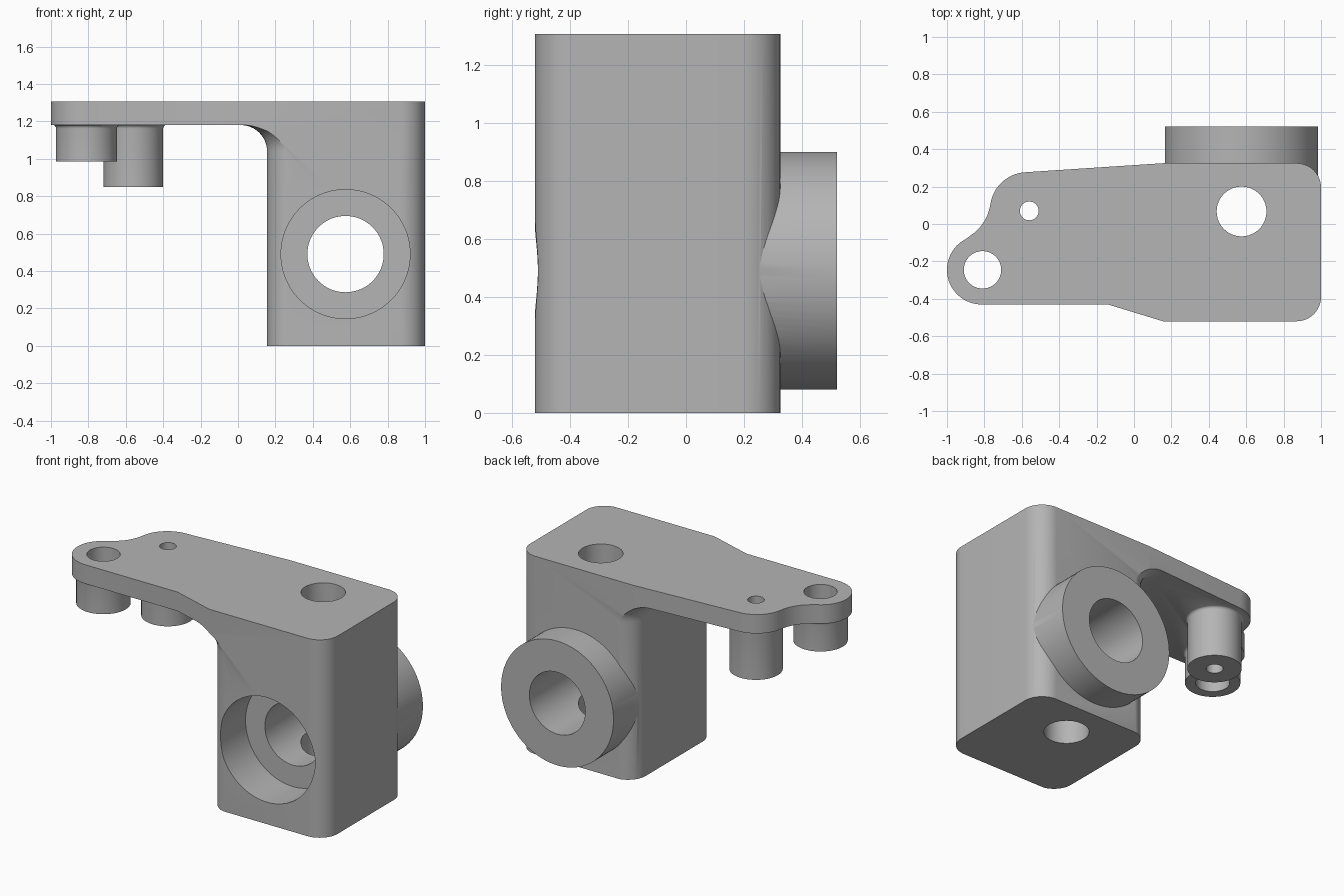
import bpy, bmesh
from math import sin, cos, pi, radians
from mathutils import Matrix, Vector

cube = bpy.data.objects.get("Cube")
if cube:
    bpy.data.objects.remove(cube, do_unlink=True)

metal = bpy.data.materials.new("plain_grey")
metal.use_nodes = True
GREY = (0.46, 0.46, 0.46, 1)
metal.diffuse_color = GREY
metal.node_tree.nodes["Principled BSDF"].inputs["Base Color"].default_value = GREY


def arc(cx, cy, r, a0, a1, n=16):
    angles = [radians(a0 + (a1 - a0) * i / n) for i in range(n + 1)]
    return [(cx + r * cos(a), cy + r * sin(a)) for a in angles]


def loft(name, rings):
    """Skin a list of equal-length 3D rings and cap both ends."""
    bm = bmesh.new()
    loops = [[bm.verts.new(p) for p in ring] for ring in rings]
    n = len(loops[0])
    for low, high in zip(loops, loops[1:]):
        for i in range(n):
            j = (i + 1) % n
            bm.faces.new((low[i], low[j], high[j], high[i]))
    bm.faces.new(loops[0][::-1])
    bm.faces.new(loops[-1])
    bmesh.ops.recalc_face_normals(bm, faces=bm.faces)
    mesh = bpy.data.meshes.new(name)
    bm.to_mesh(mesh)
    bm.free()
    mesh.materials.append(metal)
    obj = bpy.data.objects.new(name, mesh)
    bpy.context.collection.objects.link(obj)
    return obj


def turned(name, x, y, profile, n=64):
    """Upright round part from (radius, height) pairs."""
    return loft(name, [[(px, py, z) for px, py in arc(x, y, r, 0, 360, n)[:-1]]
                       for r, z in profile])


def bore(name, r, y0, y1, n=96):
    """Round part along y, on the axis of the cross bore."""
    return loft(name, [[(px, y, pz) for px, pz in arc(0.575, 0.49, r, 0, 360, n)[:-1]]
                       for y in (y0, y1)])


def combine(target, tool, operation):
    tool.hide_render = True
    mod = target.modifiers.new("combine", 'BOOLEAN')
    mod.operation, mod.object, mod.solver = operation, tool, 'EXACT'
    bpy.ops.object.select_all(action='DESELECT')
    bpy.context.view_layer.objects.active = target
    target.select_set(True)
    bpy.ops.object.modifier_apply(modifier=mod.name)
    bpy.data.objects.remove(tool, do_unlink=True)


# Plan outline of the whole bracket, counterclockwise
outline = [(-0.14, -0.43), (0.155, -0.52)]
outline += arc(0.87, -0.39, 0.13, -90, 0) + arc(0.87, 0.195, 0.13, 0, 90)
outline += [(0.155, 0.325)]
outline += arc(-0.57, 0.077, 0.2, 94, 165)
outline += [(-0.772, 0.085), (-0.783, 0.05), (-0.8, 0.015), (-0.824, -0.018),
            (-0.853, -0.046), (-0.88, -0.066)]
outline += arc(-0.815, -0.245, 0.185, 117, 270, 32)
bracket = loft("bracket", [[(x, y, z) for x, y in outline] for z in (0, 1.305)])


# Envelope: rounded column flaring through a fillet into the arm plate
def column_ring(d, z):
    r = 0.13 + d
    lo, hi, left, right = -0.393, 0.198, 0.285, 1.3
    pts = (arc(left, lo, r, 180, 270) + arc(right, lo, r, 270, 360)
           + arc(right, hi, r, 0, 90) + arc(left, hi, r, 90, 180))
    return [(x, y, z) for x, y in pts]


FILLET, UNDERSIDE = 0.14, 1.18
rings = [column_ring(0, -0.1)]
for i in range(13):
    t = i / 12 * pi / 2
    rings.append(column_ring(FILLET * (1 - cos(t)), UNDERSIDE - FILLET * (1 - sin(t))))
rings += [column_ring(2, UNDERSIDE), column_ring(2, 1.5)]
combine(bracket, loft("envelope", rings), 'INTERSECT')

# Round boss on the back of the column
combine(bracket, bore("back_boss", 0.41, 0.1, 0.52), 'UNION')

# Two pegs under the arm, each with a small root fillet
for name, x, y, r, bottom in (("long_peg", -0.56, 0.07, 0.16, 0.85),
                              ("short_peg", -0.81, -0.245, 0.163, 0.985)):
    profile = [(r, bottom)]
    for i in range(6):
        t = i / 5 * pi / 2
        profile.append((r + 0.018 * (1 - cos(t)), UNDERSIDE + 0.001 - 0.02 * (1 - sin(t))))
    profile.append((r, 1.25))
    combine(bracket, turned(name, x, y, profile), 'UNION')

# Cross bore with front counterbore
combine(bracket, bore("counterbore", 0.345, -0.8, -0.25), 'DIFFERENCE')
combine(bracket, bore("cross_bore", 0.204, -0.9, 0.8), 'DIFFERENCE')

# Vertical holes
for name, x, y, r in (("column_hole", 0.575, 0.067, 0.133),
                      ("long_peg_hole", -0.56, 0.07, 0.05),
                      ("short_peg_hole", -0.81, -0.245, 0.1)):
    combine(bracket, turned(name, x, y, [(r, -0.2), (r, 1.6)]), 'DIFFERENCE')

bpy.ops.object.select_all(action='DESELECT')
bracket.select_set(True)
bpy.context.view_layer.objects.active = bracket
bpy.ops.object.shade_smooth_by_angle(angle=radians(30))
